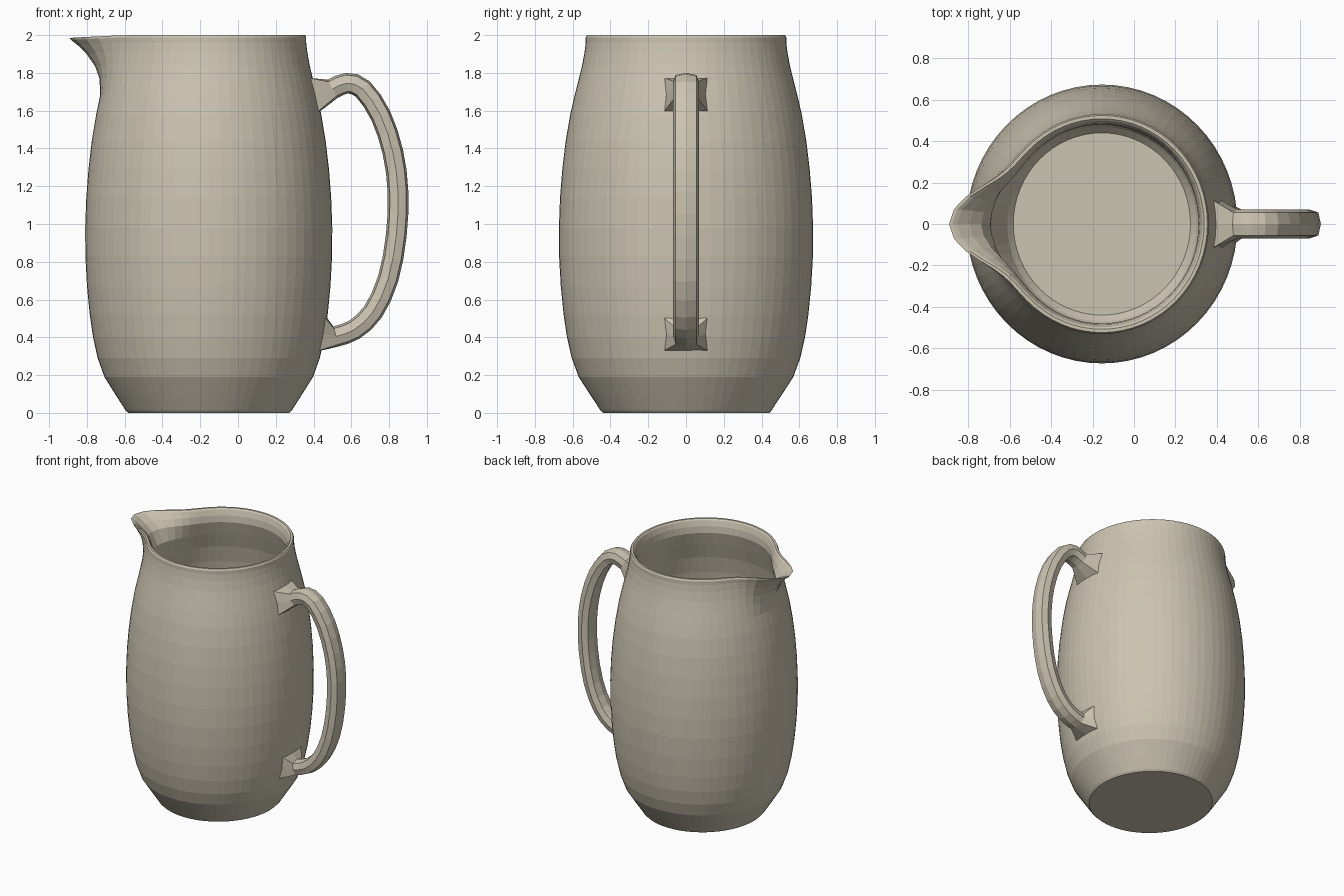
import bpy, bmesh, math
from mathutils import Vector

if "Cube" in bpy.data.objects:
    bpy.data.objects.remove(bpy.data.objects["Cube"])

CX, SX, SEGS = -0.155, 0.972, 64      # body axis, slight oval, sides

clay = bpy.data.materials.new("beige_clay")
clay.diffuse_color = (0.60, 0.55, 0.44, 1)
clay.use_nodes = True
clay.node_tree.nodes["Principled BSDF"].inputs["Base Color"].default_value = clay.diffuse_color

OUTER = [(0.44, 0), (0.452, 0.012), (0.51, 0.1), (0.568, 0.19), (0.605, 0.29),
         (0.63, 0.4), (0.648, 0.52), (0.663, 0.67), (0.672, 0.83), (0.673, 0.98),
         (0.667, 1.14), (0.655, 1.29), (0.637, 1.44), (0.613, 1.58), (0.59, 1.68),
         (0.567, 1.77), (0.55, 1.84), (0.537, 1.91), (0.531, 1.96)]
RIM = [(0.531, 1.988), (0.524, 2.0), (0.508, 2.0), (0.498, 1.99)]
INNER = [(0.485, 1.95), (0.48, 1.9), (0.51, 1.8), (0.55, 1.68), (0.58, 1.55),
         (0.61, 1.35), (0.628, 1.1), (0.63, 0.9), (0.618, 0.65), (0.59, 0.42),
         (0.54, 0.24), (0.47, 0.1), (0.44, 0.065)]


def make_object(name, bm):
    bmesh.ops.recalc_face_normals(bm, faces=bm.faces)
    mesh = bpy.data.meshes.new(name)
    bm.to_mesh(mesh)
    bm.free()
    mesh.materials.append(clay)
    obj = bpy.data.objects.new(name, mesh)
    bpy.context.collection.objects.link(obj)
    return obj


def loft(bm, rings):
    loops = [[bm.verts.new(p) for p in ring] for ring in rings]
    n = len(loops[0])
    for a, b in zip(loops, loops[1:]):
        for i in range(n):
            j = (i + 1) % n
            bm.faces.new((a[i], a[j], b[j], b[i]))
    bm.faces.new(loops[0][::-1])
    bm.faces.new(loops[-1])


def body_ring(r, z):
    # round section, pulled out towards -x near the rim to form the spout
    ring = []
    lift = max(0, (z - 1.65) / 0.35) ** 2
    for i in range(SEGS):
        a = 2 * math.pi * i / SEGS
        off = 180 - abs(180 - math.degrees(a))
        g = math.exp(-((180 - off) / 13) ** 2 / 2)
        rr = r + 0.235 * lift * g
        ring.append((CX + SX * rr * math.cos(a), rr * math.sin(a),
                     z - 0.015 * g * lift))
    return ring


bm = bmesh.new()
loft(bm, [body_ring(r, z) for r, z in OUTER + RIM + INNER])
make_object("jug_body", bm)


def body_x(y, z):
    # x of the outer wall on the handle side
    for (r0, z0), (r1, z1) in zip(OUTER, OUTER[1:]):
        if z0 <= z <= z1:
            r = r0 + (r1 - r0) * (z - z0) / (z1 - z0)
            return CX + SX * math.sqrt(r * r - y * y)


def pad_ring(zc):
    # square foot of the handle lying on the wall
    ring = []
    for dy, dz in [(1, 0), (1, 1), (0, 1), (-1, 1), (-1, 0), (-1, -1), (0, -1), (1, -1)]:
        k = 0.115 if dy and dz else 0.105
        y, z = dy * k, zc + dz * 0.088
        ring.append((body_x(y, z) - 0.003, y, z))
    return ring


# handle centre line in x, z
PATH = [(0.5, 1.715), (0.575, 1.745), (0.66, 1.715), (0.755, 1.575), (0.82, 1.38),
        (0.847, 1.17), (0.838, 0.94), (0.795, 0.71), (0.715, 0.535), (0.615, 0.44),
        (0.52, 0.405)]
pts = [Vector(p) for p in PATH]
ext = [2 * pts[0] - pts[1]] + pts + [2 * pts[-1] - pts[-2]]
line = []
for p0, p1, p2, p3 in zip(ext, ext[1:], ext[2:], ext[3:]):
    line += [p1, (9 * (p1 + p2) - p0 - p3) / 16]
line.append(pts[-1])

rings = [pad_ring(1.684)]
for i, c in enumerate(line):
    t = (line[min(i + 1, len(line) - 1)] - line[max(i - 1, 0)]).normalized()
    n = Vector((-t.y, t.x))
    ring = []
    for k in range(8):
        a = k * math.pi / 4
        f = 1.12 if k % 2 else 1.0            # slightly squared oval section
        p = c + n * (0.055 * f * math.sin(a))
        ring.append((p.x, 0.07 * f * math.cos(a), p.y))
    rings.append(ring)
# lower foot runs the other way up
low = pad_ring(0.418)
rings.append([low[(8 - k) % 8] for k in range(8)])

bm = bmesh.new()
loft(bm, rings)
make_object("handle", bm)
